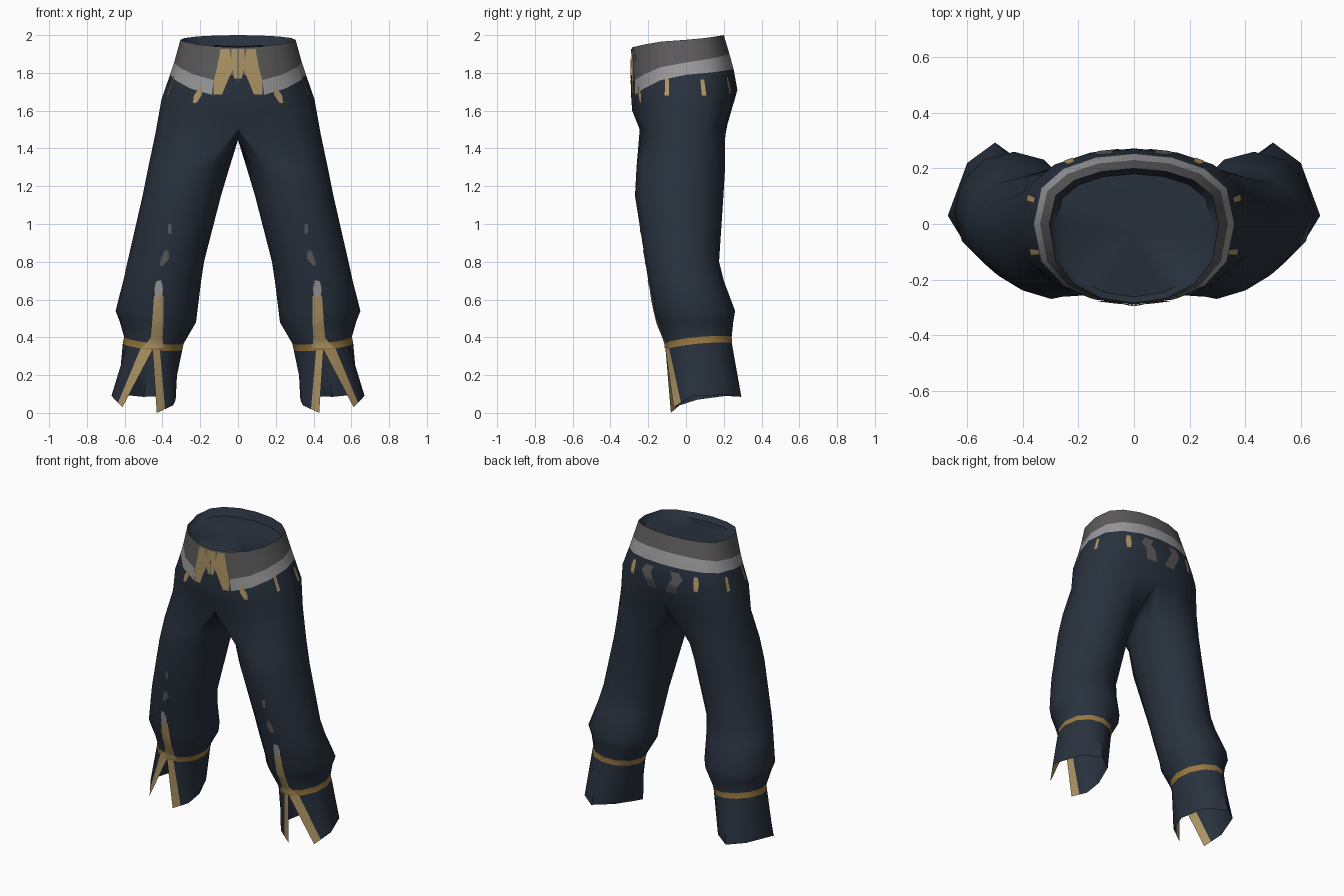
import bpy, bmesh, math
from mathutils import Vector
from mathutils.bvhtree import BVHTree

if "Cube" in bpy.data.objects:
    bpy.data.objects.remove(bpy.data.objects["Cube"])

COLOURS = {
    "navy_cloth": (0.0215, 0.031, 0.047),
    "dark_grey": (0.108, 0.103, 0.106),
    "light_grey": (0.32, 0.32, 0.33),
    "pale_gold": (0.42, 0.30, 0.13),
    "brown_gold": (0.32, 0.19, 0.05),
}
MATS = []
for n, c in COLOURS.items():
    m = bpy.data.materials.new(n)
    m.diffuse_color = (*c, 1)
    m.use_nodes = True
    m.node_tree.nodes["Principled BSDF"].inputs["Base Color"].default_value = m.diffuse_color
    MATS.append(m)
NAVY, DARK, LIGHT, GOLD, BROWN = range(5)


def finish(bm, name):
    """Turn a half mesh into a mirrored, smooth shaded object."""
    me = bpy.data.meshes.new(name)
    bm.to_mesh(me)
    ob = bpy.data.objects.new(name, me)
    bpy.context.collection.objects.link(ob)
    for m in MATS:
        me.materials.append(m)
    bpy.ops.object.select_all(action='DESELECT')
    ob.select_set(True)
    bpy.context.view_layer.objects.active = ob
    bpy.ops.object.shade_smooth_by_angle(angle=math.radians(60))
    mod = ob.modifiers.new("mirror", 'MIRROR')
    mod.use_clip = True
    mod.merge_threshold = 0.0004
    return ob


def loft(bm, rows, rule, closed=False):
    """Skin successive rows of verts, top to bottom; rule(row, col) gives the colour."""
    for r, (a, b) in enumerate(zip(rows, rows[1:])):
        n = len(a)
        for k in range(n if closed else n - 1):
            j = (k + 1) % n
            f = bm.faces.new((a[k], b[k], b[j], a[j]))
            f.material_index = rule(r, k)


def half_loop(rx, yf, yb, zf, zs, zb):
    """Nine points of a hip section from front centre round to back centre."""
    pts = []
    for i in range(9):
        a = math.pi * i / 8
        c = math.cos(a)
        t = abs(c) if abs(c) > 1e-6 else 0.0
        x = rx * math.sin(a) if 0 < i < 8 else 0.0
        if c > 0:
            pts.append((x, yf * t ** 0.8, zs + (zf - zs) * t ** 1.5))
        else:
            pts.append((x, yb * t ** 0.7, zs + (zb - zs) * t))
    return pts


def leg_ring(xi, xo, yf, yb, z, tilt=0.0):
    """Twelve points of a leg section; point 1 is the front, point 4 the outside."""
    pts = []
    for k in range(12):
        a = math.tau * (k - 4) / 12
        c, s = math.cos(a), math.sin(a)
        pts.append(((xi + xo) / 2 + (xo - xi) / 2 * c,
                    (yf + yb) / 2 + (yb - yf) / 2 * s,
                    z + tilt * (c + s)))
    return pts


# Trousers: sunken top, waistband and hips
bm = bmesh.new()
new = lambda pts: [bm.verts.new(p) for p in pts]
hips = [new(half_loop(*p)) for p in (
    (0.28, -0.262, 0.18, 1.905, 1.935, 1.945),
    (0.305, -0.285, 0.20, 1.935, 1.975, 2.0),
    (0.338, -0.29, 0.23, 1.75, 1.855, 1.90),
    (0.36, -0.29, 0.252, 1.67, 1.79, 1.82),
    (0.405, -0.285, 0.272, 1.60, 1.66, 1.71),
    (0.437, -0.245, 0.22, 1.50, 1.48, 1.53))]


def hip_colour(r, k):
    if r == 1:
        return DARK
    if r == 2 and k > 0:
        return LIGHT
    return NAVY


loft(bm, hips, hip_colour)
centre = bm.verts.new((0, -0.03, 1.94))
for k in range(8):
    bm.faces.new((centre, hips[0][k], hips[0][k + 1]))

# Legs: hip edge plus crotch points start the leg; the last row is the gold ring
crotch = new([(0, 0.12, 1.455), (0, 0, 1.445), (0, -0.14, 1.45)])
LAST = (0.295, 0.61, -0.108, 0.243, 0.35, 0.017)
legs = [hips[-1] + crotch] + [new(leg_ring(*p)) for p in (
    (0.045, 0.475, -0.262, 0.207, 1.30),
    (0.09, 0.505, -0.27, 0.198, 1.15),
    (0.18, 0.585, -0.215, 0.175, 0.80),
    (0.195, 0.607, -0.20, 0.20, 0.70),
    (0.215, 0.648, -0.17, 0.26, 0.54),
    (0.222, 0.625, -0.155, 0.25, 0.48),
    (0.287, 0.603, -0.112, 0.242, 0.385, 0.017),
    LAST)]
loft(bm, legs, lambda r, k: BROWN if r == 7 else NAVY, closed=True)
bm.normal_update()
tree = BVHTree.FromBMesh(bm)
finish(bm, "trousers")
bm.free()

# Cuffs: open at the front, flaring to angular hems with two gold-edged flap points
bm = bmesh.new()
top = leg_ring(*LAST)
top = [Vector(top[(k + 1) % 12]) for k in range(13)]
corners = [Vector(p) for p in (
    (0.612, -0.065, 0.03), (0.67, 0.03, 0.09), (0.60, 0.22, 0.095), (0.50, 0.293, 0.085),
    (0.385, 0.21, 0.09), (0.33, 0.06, 0.07), (0.343, -0.035, 0.04), (0.43, -0.08, 0.0))]
hem = []
for i, p in enumerate(corners):
    hem.append(p)
    if i < 5:
        hem.append(p.lerp(corners[i + 1], 0.5))
for row in (top, hem):
    row.insert(1, row[0].lerp(row[1], 0.8))
    row.insert(-1, row[-1].lerp(row[-2], 0.5))
rows = [[bm.verts.new(p.lerp(q, t)) for p, q in zip(top, hem)] for t in (0, 0.5, 1)]
loft(bm, rows, lambda r, k: GOLD if k in (0, 13) else NAVY)
finish(bm, "cuffs")
bm.free()

VIEWS = {  # ray direction and how (u, z) is placed in front of it
    "front": (Vector((0, 1, 0)), lambda u, z: Vector((u, -1, z))),
    "back": (Vector((0, -1, 0)), lambda u, z: Vector((u, 1, z))),
    "side": (Vector((-1, 0, 0)), lambda u, z: Vector((1, u, z))),
}


def strip(name, mat, view, pts, lift=0.004):
    """Thin plate laid on the trousers along (u, z, half width) points."""
    d, place = VIEWS[view]
    bm = bmesh.new()
    prev = None
    path = []
    for p, q in zip(pts, pts[1:]):
        path += [Vector(p).lerp(Vector(q), i / 4) for i in range(4)]
    path.append(Vector(pts[-1]))
    for u, z, w in path:
        row = []
        for s in (-1, 0, 1):
            hit, nor, _, _ = tree.ray_cast(place(u + s * w, z), d)
            if hit is None:
                row = None
                break
            if nor.dot(d) > 0:
                nor = -nor
            row.append(bm.verts.new(hit + nor * lift))
        if row and prev:
            for i in (0, 1):
                f = bm.faces.new((prev[i], row[i], row[i + 1], prev[i + 1]))
                f.normal_update()
                if f.normal.dot(d) > 0:
                    f.normal_flip()
                f.material_index = mat
        prev = row
    finish(bm, name)
    bm.free()


# Buckle wings, tongue and the cloth showing below it
strip("buckle_wing", GOLD, "front", [(0.068, 1.925, 0.024), (0.069, 1.82, 0.043),
                                     (0.094, 1.75, 0.036), (0.106, 1.685, 0.022)], 0.005)
strip("buckle_tongue", GOLD, "front", [(0.017, 1.925, 0.0165), (0.017, 1.85, 0.0165),
                                       (0.010, 1.77, 0.0095)], 0.006)
strip("cloth_under_buckle", NAVY, "front", [(0.031, 1.79, 0.03), (0.045, 1.74, 0.044)], 0.003)
# Belt tabs hanging below the waistband
strip("front_tab", GOLD, "front", [(0.19, 1.725, 0.008), (0.212, 1.68, 0.02), (0.228, 1.64, 0.01)])
strip("side_front_tab", GOLD, "side", [(-0.1, 1.78, 0.009), (-0.1, 1.68, 0.012)])
strip("side_back_tab", GOLD, "side", [(0.085, 1.765, 0.01), (0.095, 1.68, 0.012)])
strip("back_tab", GOLD, "back", [(0.225, 1.78, 0.011), (0.232, 1.74, 0.017), (0.235, 1.69, 0.013)])
# Seat patches
strip("seat_patch", DARK, "back", [(0.09, 1.79, 0.03), (0.115, 1.75, 0.035),
                                   (0.085, 1.70, 0.034), (0.068, 1.65, 0.036)])
# Shin trim running down to the cuff split
strip("shin_stripe", GOLD, "front", [(0.42, 0.62, 0.024), (0.425, 0.47, 0.029),
                                     (0.43, 0.40, 0.03), (0.45, 0.345, 0.055)])
strip("shin_tip", LIGHT, "front", [(0.418, 0.70, 0.013), (0.42, 0.66, 0.022), (0.42, 0.62, 0.018)])
strip("shin_mark_low", DARK, "front", [(0.378, 0.86, 0.009), (0.385, 0.82, 0.02), (0.405, 0.78, 0.009)])
strip("shin_mark_high", DARK, "front", [(0.36, 1.0, 0.01), (0.36, 0.95, 0.01)])
